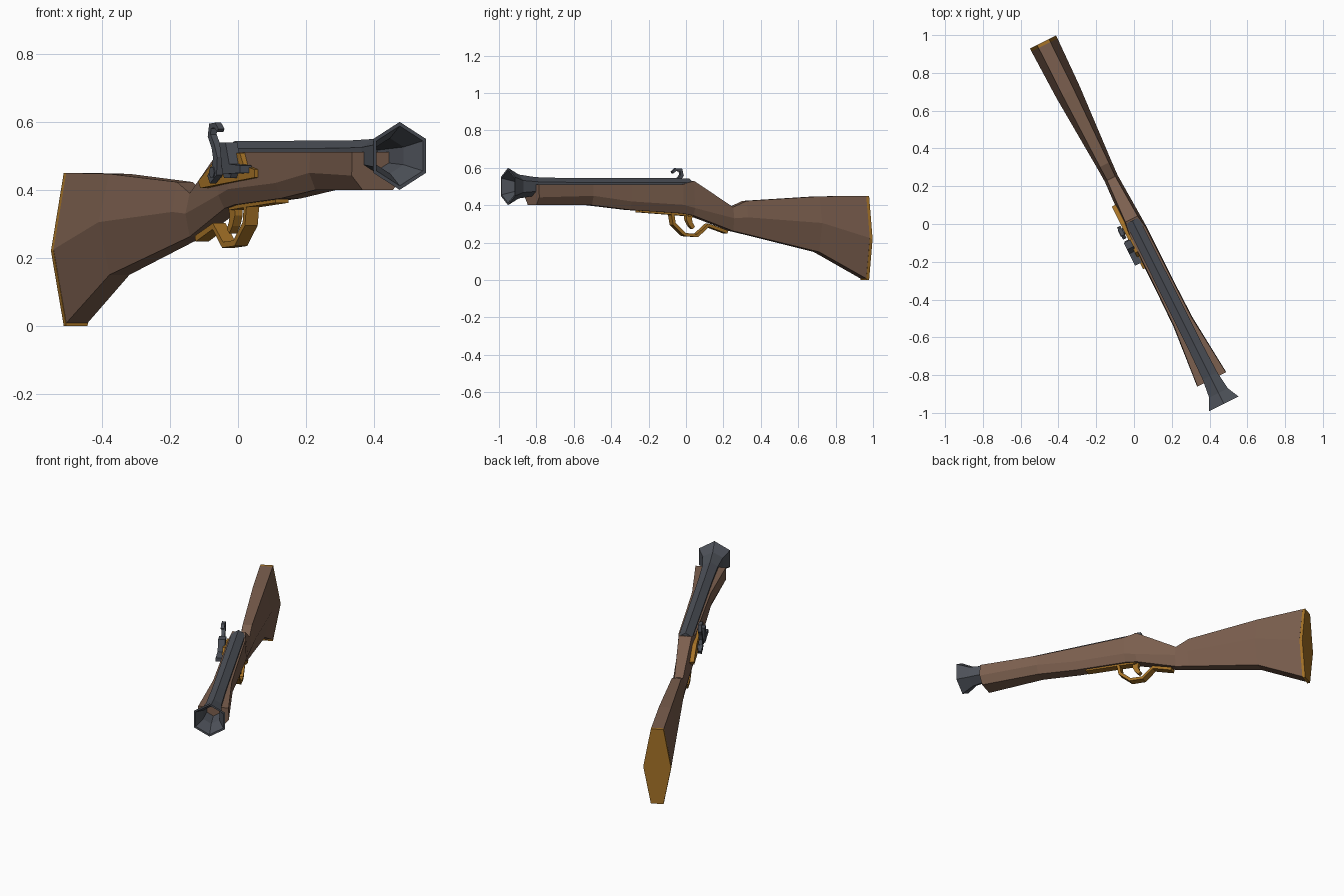
import bpy, bmesh, math
from mathutils import Vector

YAW = math.atan2(-2, 1)  # gun lies diagonally; local x runs toward the muzzle


def material(name, rgb):
    m = bpy.data.materials.new(name)
    m.diffuse_color = (*rgb, 1)
    return m


WOOD = material("wood", (0.20, 0.115, 0.077))
BRASS = material("brass", (0.38, 0.17, 0.02))
STEEL = material("steel", (0.075, 0.083, 0.10))


def loft(name, rings, mat):
    """Skin a list of equal-sized rings and cap both ends."""
    bm = bmesh.new()
    loops = [[bm.verts.new(p) for p in ring] for ring in rings]
    n = len(loops[0])
    for a, b in zip(loops, loops[1:]):
        for i in range(n):
            j = (i + 1) % n
            bm.faces.new((a[i], a[j], b[j], b[i]))
    bm.faces.new(loops[0])
    bm.faces.new(loops[-1])
    bmesh.ops.recalc_face_normals(bm, faces=bm.faces)
    mesh = bpy.data.meshes.new(name)
    bm.to_mesh(mesh)
    bm.free()
    mesh.materials.append(mat)
    ob = bpy.data.objects.new(name, mesh)
    ob.rotation_euler.z = YAW
    bpy.context.collection.objects.link(ob)
    return ob


def plate(name, outline, v0, v1, mat):
    """Side outline (x, z) extruded across the gun."""
    return loft(name, [[(x, v, z) for x, z in outline] for v in (v0, v1)], mat)


def strap(name, path, widths, v0, v1, mat):
    """Rectangular bar following a side path (x, z), with half-thicknesses."""
    pts = [Vector(p) for p in path]
    rings = []
    for i, p in enumerate(pts):
        t = (pts[min(i + 1, len(pts) - 1)] - pts[max(i - 1, 0)]).normalized()
        o = Vector((-t.y, t.x)) * widths[i]
        a, b = p + o, p - o
        rings.append([(a.x, v0, a.y), (a.x, v1, a.y), (b.x, v1, b.y), (b.x, v0, b.y)])
    return loft(name, rings, mat)


def hexa(x, top_w, mid_w, bot_w, zb, zm, zt):
    return [(x, -top_w, zt), (x, top_w, zt), (x, mid_w, zm),
            (x, bot_w, zb), (x, -bot_w, zb), (x, -mid_w, zm)]


# wooden stock: x, top/mid/bottom half widths, bottom/mid/top heights
BUTT = (0.035, 0.077, 0.035, 0.0, 0.22, 0.45)
loft("stock", [hexa(*s) for s in (
    (-1.06, 0.035, 0.077, 0.035, 0.008, 0.225, 0.45),
    (-0.78, 0.034, 0.069, 0.033, 0.15, 0.305, 0.447),
    (-0.35, 0.026, 0.042, 0.024, 0.245, 0.335, 0.423),
    (-0.27, 0.024, 0.038, 0.024, 0.262, 0.33, 0.39),
    (-0.03, 0.036, 0.050, 0.030, 0.345, 0.385, 0.53),
    (0.04, 0.047, 0.053, 0.032, 0.356, 0.402, 0.512),
    (0.35, 0.049, 0.053, 0.033, 0.375, 0.42, 0.512),
    (0.58, 0.052, 0.056, 0.035, 0.40, 0.45, 0.512),
    (0.92, 0.084, 0.086, 0.050, 0.40, 0.442, 0.512),
)], WOOD)

# brass butt plate
loft("butt_plate", [hexa(-1.077, *BUTT), hexa(-1.06, *BUTT)], BRASS)

# six-sided barrel with flared, hollow muzzle
barrel = ((-0.02, 0.044), (0.72, 0.045), (0.9, 0.050), (1.0, 0.064),
          (1.064, 0.1), (1.064, 0.088), (1.0, 0.052), (0.86, 0.034))
loft("barrel", [[(x, r * math.sin(k * math.pi / 3), 0.5 + r * math.cos(k * math.pi / 3))
                 for k in range(6)] for x, r in barrel], STEEL)

# trigger guard, its front rail, and trigger
strap("trigger_guard", [(0.09, 0.36), (0.08, 0.30), (0.015, 0.243), (-0.06, 0.238),
                        (-0.125, 0.293), (-0.24, 0.256)],
      [0.009] * 6, -0.021, 0.021, BRASS)
plate("guard_rail", [(0.29, 0.385), (0.29, 0.362), (0.07, 0.347), (-0.02, 0.34),
                     (-0.02, 0.365)], -0.022, 0.022, BRASS)
strap("trigger", [(-0.02, 0.37), (-0.012, 0.325), (-0.022, 0.30), (-0.04, 0.278)],
      [0.024, 0.017, 0.013, 0.010], -0.013, 0.013, BRASS)

# brass lock plate on the left side
plate("lock_plate", [(-0.135, 0.425), (-0.03, 0.485), (0.09, 0.508), (0.14, 0.508),
                     (0.165, 0.472), (0.235, 0.46), (0.235, 0.436), (0.05, 0.42),
                     (-0.12, 0.405)], -0.064, -0.04, BRASS)

# curved hammer
strap("hammer", [(-0.015, 0.43), (0.02, 0.455), (0.028, 0.495), (0.012, 0.53),
                 (-0.012, 0.56), (-0.006, 0.588), (0.025, 0.59), (0.045, 0.575)],
      [0.014, 0.02, 0.014, 0.010, 0.010, 0.009, 0.008, 0.006], -0.089, -0.069, STEEL)
plate("hammer_pivot", [(0.01 + 0.018 * math.cos(k * math.pi / 3),
                        0.452 + 0.018 * math.sin(k * math.pi / 3)) for k in range(6)],
      -0.092, -0.05, STEEL)

# striking plate with foot, and priming pan
plate("frizzen", [(0.065, 0.54), (0.105, 0.54), (0.13, 0.476), (0.2, 0.472),
                  (0.2, 0.45), (0.085, 0.446)], -0.094, -0.055, STEEL)
plate("priming_pan", [(0.06, 0.472), (0.14, 0.472), (0.12, 0.435), (0.08, 0.435)],
      -0.086, -0.04, STEEL)
